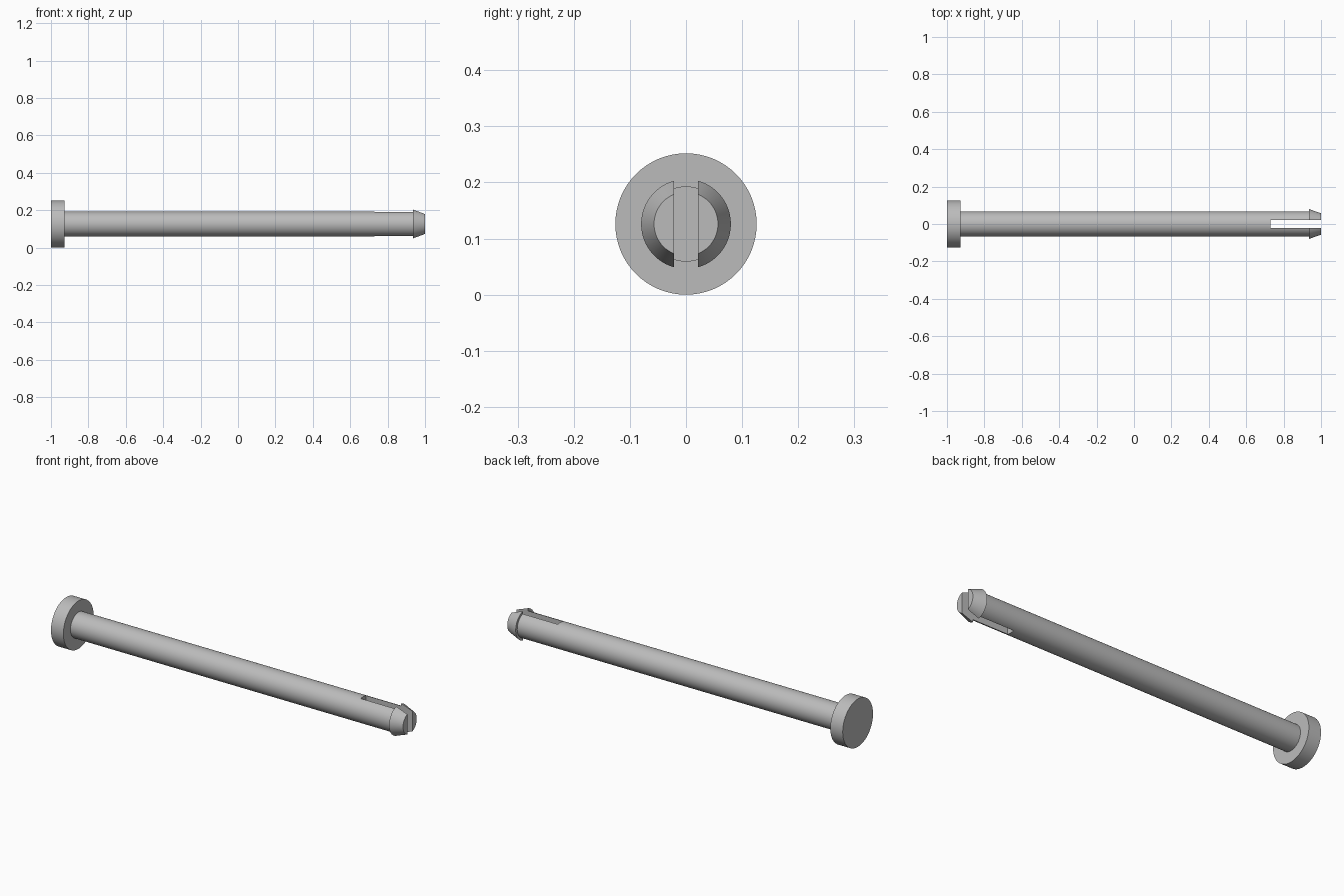
import bpy, bmesh, math
from mathutils import Vector

cube = bpy.data.objects.get("Cube")
if cube:
    bpy.data.objects.remove(cube)

AXIS_Z = 0.126
HEAD_R, SHAFT_R, BARB_R, TIP_R = 0.126, 0.067, 0.08, 0.057
SLOT_START, SLOT_WIDTH = 0.73, 0.042

grey = bpy.data.materials.new("plain grey")
grey.use_nodes = True
colour = (0.5, 0.5, 0.5, 1)
grey.diffuse_color = colour
grey.node_tree.nodes["Principled BSDF"].inputs["Base Color"].default_value = colour


def add_object(name, bm):
    bmesh.ops.recalc_face_normals(bm, faces=bm.faces)
    mesh = bpy.data.meshes.new(name)
    bm.to_mesh(mesh)
    bm.free()
    obj = bpy.data.objects.new(name, mesh)
    mesh.materials.append(grey)
    bpy.context.collection.objects.link(obj)
    return obj


# Pin: head, shaft and barbed tip turned from one profile of (x, radius)
profile = [(-1, 0), (-1, HEAD_R), (-0.928, HEAD_R), (-0.928, SHAFT_R),
           (0.935, SHAFT_R), (0.935, BARB_R), (1, TIP_R), (1, 0)]
bm = bmesh.new()
verts = [bm.verts.new((x, 0, AXIS_Z + r)) for x, r in profile]
edges = [bm.edges.new(pair) for pair in zip(verts, verts[1:])]
bmesh.ops.spin(bm, geom=verts + edges, cent=(0, 0, AXIS_Z), axis=(1, 0, 0),
               angle=math.tau, steps=64, use_duplicate=False)
bmesh.ops.remove_doubles(bm, verts=bm.verts, dist=0.0001)
bmesh.ops.dissolve_limit(bm, angle_limit=0.001, verts=bm.verts, edges=bm.edges)
pin = add_object("slotted_pin", bm)

# Slot: vertical cut that splits the tip into two prongs
bm = bmesh.new()
bmesh.ops.create_cube(bm, size=1)
bmesh.ops.scale(bm, vec=(0.5, SLOT_WIDTH, 0.5), verts=bm.verts)
bmesh.ops.translate(bm, vec=Vector((SLOT_START + 0.25, 0, AXIS_Z)), verts=bm.verts)
cutter = add_object("slot_cutter", bm)
cutter.hide_render = True

cut = pin.modifiers.new("slot", "BOOLEAN")
cut.operation = "DIFFERENCE"
cut.solver = "EXACT"
cut.object = cutter

bpy.ops.object.select_all(action="DESELECT")
pin.select_set(True)
bpy.context.view_layer.objects.active = pin
bpy.ops.object.modifier_apply(modifier=cut.name)
bpy.data.objects.remove(cutter)
bpy.ops.object.shade_smooth_by_angle(angle=math.radians(20))
